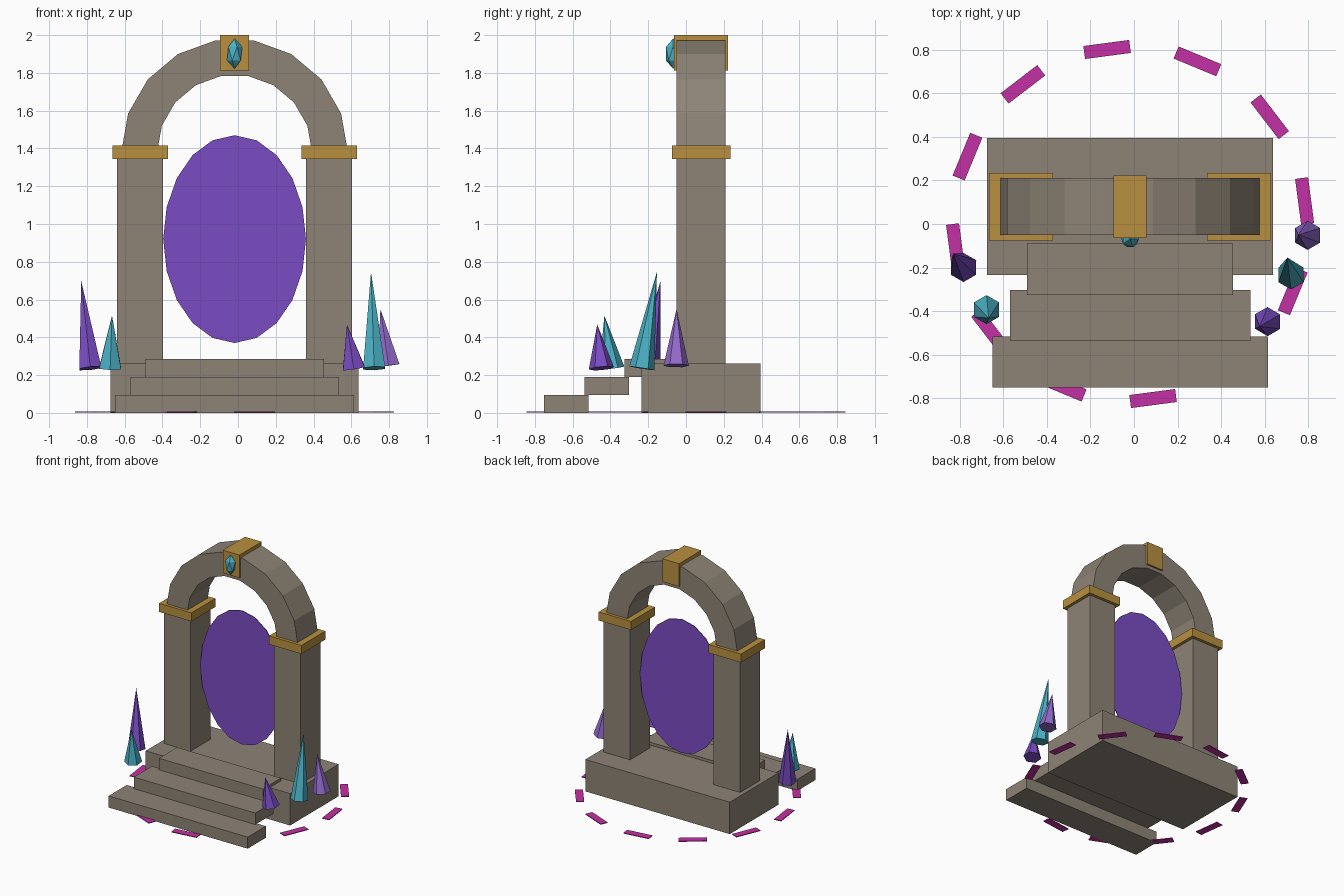
import bpy, bmesh, math
from mathutils import Vector, Matrix

cube = bpy.data.objects.get("Cube")
if cube:
    bpy.data.objects.remove(cube, do_unlink=True)

CX, CY = -0.018, 0.08   # centre line of the gate


def material(name, rgb):
    m = bpy.data.materials.new(name)
    m.use_nodes = True
    m.diffuse_color = (*rgb, 1)
    m.node_tree.nodes["Principled BSDF"].inputs["Base Color"].default_value = (*rgb, 1)
    return m


STONE = material("stone", (0.27, 0.23, 0.18))
GOLD = material("gold", (0.48, 0.28, 0.05))
PURPLE = material("purple", (0.195, 0.072, 0.55))
LAVENDER = material("lavender", (0.29, 0.145, 0.61))
TEAL = material("teal", (0.07, 0.44, 0.56))
MAGENTA = material("magenta", (0.55, 0.03, 0.37))


def finish(name, bm, mat):
    bmesh.ops.recalc_face_normals(bm, faces=bm.faces)
    me = bpy.data.meshes.new(name)
    bm.to_mesh(me)
    bm.free()
    me.materials.append(mat)
    ob = bpy.data.objects.new(name, me)
    bpy.context.collection.objects.link(ob)
    return ob


def box(name, centre, size, mat, turn=0):
    bm = bmesh.new()
    bmesh.ops.create_cube(bm, size=1, matrix=Matrix.Translation(centre)
                          @ Matrix.Rotation(turn, 4, "Z") @ Matrix.Diagonal((*size, 1)))
    return finish(name, bm, mat)


# Plinth and three steps climbing to it
box("plinth", (CX, CY, 0.131), (1.312, 0.63, 0.262), STONE)
for i in range(3):
    box(f"step_{i + 1}", (CX, -0.633 + 0.2125 * i, 0.0475 + 0.095 * i),
        (1.264 - 0.16 * i, 0.235, 0.095), STONE)

# Pillars with gold capitals
for side, s in (("left", 1), ("right", -1)):
    box(f"{side}_pillar", (CX + s * 0.5, CY, 0.805), (0.243, 0.26, 1.09), STONE)
    box(f"{side}_capital", (CX + s * 0.5, CY, 1.38), (0.294, 0.31, 0.07), GOLD)

# Arch: half ring of nine blocks
bm = bmesh.new()
rings = []
for i in range(10):
    a = math.radians(20 * i)
    rings.append([bm.verts.new((CX + r * math.cos(a), CY + y, 1.38 + r * math.sin(a)))
                  for r, y in ((0.41, -0.13), (0.6, -0.13), (0.6, 0.13), (0.41, 0.13))])
for p, q in zip(rings, rings[1:]):
    for k in range(4):
        n = (k + 1) % 4
        bm.faces.new((p[k], p[n], q[n], q[k]))
bm.faces.new(rings[0])
bm.faces.new(rings[-1])
finish("arch", bm, STONE)

# Keystone and its gem
box("keystone", (CX, CY, 1.906), (0.152, 0.287, 0.188), GOLD)
bm = bmesh.new()
bmesh.ops.create_icosphere(bm, subdivisions=1, radius=1, matrix=Matrix.Translation(
    (CX, -0.068, 1.902)) @ Matrix.Diagonal((0.045, 0.045, 0.08, 1)))
finish("keystone_gem", bm, TEAL)

# Oval portal sheet
bm = bmesh.new()
bmesh.ops.create_cone(bm, cap_ends=True, segments=20, radius1=1, radius2=1, depth=1,
                      matrix=Matrix.Translation((CX, CY, 0.92))
                      @ Matrix.Diagonal((0.378, 0.006, 0.55, 1))
                      @ Matrix.Rotation(math.pi / 2, 4, "X"))
finish("portal", bm, PURPLE)


# Leaning six-sided crystals
def crystal(name, base, tip, mat):
    base, tip = Vector(base), Vector(tip)
    axis = tip - base
    lean = Vector((0, 0, 1)).rotation_difference(axis).to_matrix().to_4x4()
    bm = bmesh.new()
    bmesh.ops.create_cone(bm, cap_ends=True, segments=6, radius1=0.067, radius2=0,
                          depth=axis.length,
                          matrix=Matrix.Translation((base + tip) / 2) @ lean)
    finish(name, bm, mat)


crystal("right_tall_crystal", (-0.782, -0.2, 0.236), (-0.83, -0.135, 0.698), PURPLE)
crystal("right_short_crystal", (-0.677, -0.393, 0.236), (-0.667, -0.432, 0.515), TEAL)
crystal("left_short_crystal", (0.613, -0.448, 0.236), (0.577, -0.47, 0.468), PURPLE)
crystal("left_tall_crystal", (0.721, -0.234, 0.236), (0.704, -0.154, 0.746), TEAL)
crystal("left_rear_crystal", (0.797, -0.052, 0.25), (0.754, -0.05, 0.55), LAVENDER)

# Ring of twelve flat ground dashes
for i in range(12):
    a = math.radians(7.5 + 30 * i)
    box(f"ground_dash_{i + 1}", (CX + 0.808 * math.cos(a), 0.808 * math.sin(a), 0.005),
        (0.06, 0.212, 0.006), MAGENTA, a)
